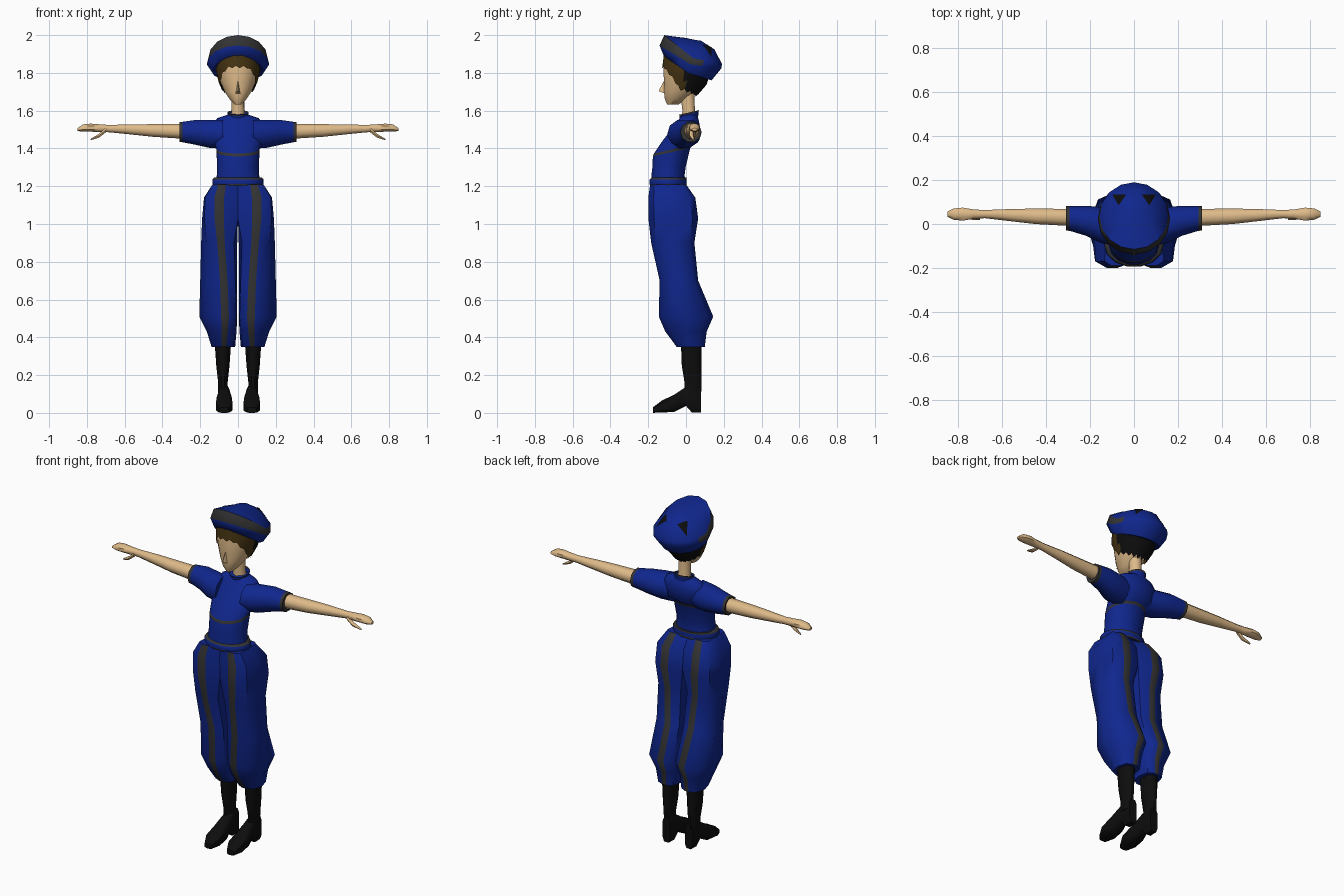
import bpy, bmesh
from math import sin, cos, radians, pi
from mathutils import Vector

cube = bpy.data.objects.get("Cube")
if cube:
    bpy.data.objects.remove(cube)


def material(name, r, g, b):
    m = bpy.data.materials.new(name)
    m.use_nodes = True
    m.diffuse_color = (r, g, b, 1)
    bsdf = m.node_tree.nodes["Principled BSDF"]
    bsdf.inputs["Base Color"].default_value = (r, g, b, 1)
    bsdf.inputs["Roughness"].default_value = 0.8
    return m


BLUE = material("uniform blue", .005, .02, .27)
GREY = material("trim grey", .035, .035, .037)
SKIN = material("skin", .73, .49, .25)
BROWN = material("hair brown", .06, .033, .006)
BLACK = material("boot black", .004, .004, .004)


def finish(name, bm, mats, rule=None, angle=50):
    bmesh.ops.recalc_face_normals(bm, faces=bm.faces)
    mesh = bpy.data.meshes.new(name)
    bm.to_mesh(mesh)
    bm.free()
    ob = bpy.data.objects.new(name, mesh)
    bpy.context.collection.objects.link(ob)
    for m in mats:
        mesh.materials.append(m)
    if rule:
        for p in mesh.polygons:
            p.material_index = rule(p)
    bpy.ops.object.select_all(action="DESELECT")
    ob.select_set(True)
    bpy.context.view_layer.objects.active = ob
    bpy.ops.object.shade_smooth_by_angle(angle=radians(angle))
    return ob


def loft(name, rings, mats, paint=None, rule=None, caps=True, side=1, angle=50):
    """Skin closed rings of points; paint(band, segment) picks the material."""
    bm = bmesh.new()
    rows = [[bm.verts.new((p[0] * side, p[1], p[2])) for p in r] for r in rings]
    n = len(rows[0])
    for i in range(len(rows) - 1):
        for j in range(n):
            k = (j + 1) % n
            f = bm.faces.new((rows[i][j], rows[i][k], rows[i + 1][k], rows[i + 1][j]))
            f.material_index = paint(i, j) if paint else 0
    if caps:
        for i, r in ((0, rows[0]), (len(rows) - 2, rows[-1])):
            bm.faces.new(r).material_index = paint(i, 1) if paint else 0
    return finish(name, bm, mats, rule, angle)


def turns(n):
    return [2 * pi * (i + .5) / n - pi / 2 for i in range(n)]


def level(z, rx, y0, y1, n=14, tilt=0):
    """Oval around the upright axis, raised by tilt at the back."""
    return [(rx * cos(a), (y0 + y1) / 2 + (y1 - y0) / 2 * sin(a),
             z + tilt * (1 + sin(a)) / 2) for a in turns(n)]


def across(x, y, z, ry, rz, n=10):
    return [(x, y + ry * cos(a), z + rz * sin(a)) for a in turns(n)]


def soft(v, p=.75):
    return abs(v) ** p * (1 if v > 0 else -1)


# Trousers: narrow front and back segments carry the stripes
LEG_ANGLES = [radians(a) for a in (-97, -83, -45, 0, 45, 83, 97, 135, 180, 225)]


def leg_ring(z, x0, x1, stripe, y0, y1):
    cx, rx, cy, ry = (x0 + x1) / 2, (x1 - x0) / 2, (y0 + y1) / 2, (y1 - y0) / 2
    return [(max(0, cx + rx * soft(cos(a)) + (stripe - cx) * sin(a) ** 2),
             cy + ry * soft(sin(a)), z) for a in LEG_ANGLES]


LEG = [(.35, .015, .14, .075, -.05, .1), (.43, .008, .165, .07, -.11, .11),
       (.51, .004, .205, .068, -.145, .145), (.7, .006, .2, .075, -.14, .065),
       (.9, .004, .195, .09, -.185, .045), (1.03, -.05, .19, .1, -.2, .065),
       (1.14, -.07, .18, .1, -.2, .05), (1.21, -.07, .13, .085, -.19, 0)]
SLEEVE = [(.08, -.02, 1.475, .08, .08), (.15, -.005, 1.477, .082, .078),
          (.22, .015, 1.485, .068, .07), (.293, .025, 1.487, .056, .057),
          (.31, .026, 1.487, .056, .055)]
ARM = [(.29, .03, 1.49, .042, .042), (.45, .035, 1.495, .038, .036),
       (.55, .04, 1.5, .031, .03), (.68, .045, 1.505, .02, .021),
       (.73, .045, 1.507, .023, .022), (.78, .045, 1.51, .032, .023),
       (.82, .045, 1.508, .028, .021), (.85, .045, 1.5, .013, .008)]
THUMB = [(.7, .03, 1.497, .012, .014), (.735, .03, 1.468, .012, .012),
         (.78, .04, 1.447, .005, .004)]
# Boot foot sections from toe to heel: y, half width, bottom, top
FOOT = [(-.175, .025, 0, .03), (-.13, .046, 0, .065), (-.06, .042, .004, .1),
        (0, .03, .035, .14), (.03, .03, 0, .15), (.08, .026, 0, .15)]
SHAFT = [(.09, .026, -.01, .082), (.16, .025, -.01, .085),
         (.25, .035, -.025, .086), (.38, .044, -.03, .085)]

for side, word in ((1, "left"), (-1, "right")):
    loft(word + "_trouser_leg", [leg_ring(*r) for r in LEG], [BLUE, GREY],
         paint=lambda i, j: int(j in (0, 5)), side=side)
    loft(word + "_sleeve", [across(*r) for r in SLEEVE], [BLUE, GREY],
         paint=lambda i, j: int(i == 3), side=side)
    loft(word + "_arm", [across(*r, n=8) for r in ARM], [SKIN], side=side)
    loft(word + "_thumb", [across(*r, n=6) for r in THUMB], [SKIN], side=side)
    loft(word + "_boot_shaft",
         [[(x + .08, y, z) for x, y, z in level(*r, n=10)] for r in SHAFT],
         [BLACK], side=side)
    loft(word + "_boot_foot",
         [[(.073 + w * soft(cos(a), .6), y, (b + t) / 2 + (t - b) / 2 * soft(sin(a), .5))
           for a in turns(8)] for y, w, b, t in FOOT], [BLACK], side=side)

# Shirt with a thin chest stripe that climbs towards the back
SHIRT = [(1.2, .122, -.188, 0), (1.26, .112, -.185, -.005), (1.3, .11, -.18, 0),
         (1.358, .114, -.178, .025, 14, .045), (1.373, .115, -.172, .032, 14, .045),
         (1.45, .135, -.12, .072), (1.52, .14, -.06, .075),
         (1.56, .11, -.035, .066), (1.582, .045, -.02, .055)]
loft("shirt", [level(*r) for r in SHIRT], [BLUE, GREY], paint=lambda i, j: int(i == 3))

# Belt with dark edges, collar with a dark rim
loft("belt", [level(z, r, -.06 - r, .005) for z, r in
              ((1.203, .132), (1.212, .136), (1.236, .135), (1.245, .126))],
     [BLUE, GREY], paint=lambda i, j: int(i != 1))
loft("collar", [level(1.555, .055, -.035, .065, 14, .01), level(1.572, .055, -.035, .068, 14, .022),
                level(1.578, .057, -.038, .07, 14, .025)],
     [BLUE, GREY], paint=lambda i, j: i, caps=False)

# Neck, head and nose
loft("neck", [level(1.54, .042, -.025, .055), level(1.6, .034, -.02, .048),
              level(1.69, .034, -.03, .045)], [SKIN])
HEAD = [(1.632, .018, -.1, -.04), (1.66, .045, -.113, .0), (1.7, .072, -.118, .05),
        (1.75, .094, -.118, .085), (1.81, .108, -.122, .1), (1.9, .11, -.11, .1)]
loft("head", [level(*r, n=16) for r in HEAD], [SKIN])
loft("nose", [[(-.014, -.11, 1.69), (.014, -.11, 1.69), (0, -.11, 1.77)],
              [(-.004, -.143, 1.703), (.004, -.143, 1.703), (0, -.14, 1.715)]], [SKIN])


def skull(z):
    for a, b in zip(HEAD, HEAD[1:]):
        if z <= b[0]:
            t = (z - a[0]) / (b[0] - a[0])
            return [p + (q - p) * t for p, q in zip(a, b)]
    return HEAD[-1]


# Hair: a bowl over the skull with a ragged fringe, low at the back
def hair_point(j, a, t):
    drop = min(1, max(0, (sin(a) + .92) / .75))
    low = 1.825 - .12 * drop - .03 * max(0, sin(a)) + .012 * (j % 2)
    z = low + (1.9 - low) * t
    _, rx, y0, y1 = skull(z)
    y1 += .025
    return ((rx + .009) * cos(a), (y0 + y1) / 2 + ((y1 - y0) / 2 + .007) * sin(a), z)


loft("hair", [[hair_point(j, a, t) for j, a in enumerate(turns(36))]
              for t in (0, .25, .5, .75, 1)], [BROWN, BLACK],
     rule=lambda p: int(p.center.y > -.005), caps=False)


# Cap: tilted rings, high in front, with a grey band fading out at the back
def cap_ring(z, rx, y0, y1, front, back):
    return [(rx * cos(a), (y0 + y1) / 2 + (y1 - y0) / 2 * sin(a),
             z - sin(a) * (front if sin(a) < 0 else back))
            for a in [2 * pi * i / 16 for i in range(16)]]


CAP = [(1.81, .12, -.1, .11, .07, .04), (1.8, .135, -.118, .135, .09, .04),
       (1.845, .165, -.14, .188, .1, .02), (1.878, .157, -.115, .19, .122, .03),
       (1.945, .095, -.075, .15, .049, .02), (1.975, .03, 0, .08, .01, .005)]
cap = loft("cap", [cap_ring(*r) for r in CAP], [BLUE, GREY],
           paint=lambda i, j: int(i == 2 and not 1 <= j <= 6))

# Two dark triangular patches laid on the crown
bpy.context.view_layer.update()
for side, word in ((1, "left"), (-1, "right")):
    bm = bmesh.new()
    bm.faces.new([bm.verts.new((x * side, y, 0)) for x, y in
                  ((.035, .135), (.1, .135), (.07, .085))])
    bmesh.ops.subdivide_edges(bm, edges=bm.edges, cuts=5, use_grid_fill=True)
    for v in bm.verts:
        hit, spot, _, _ = cap.ray_cast(Vector((v.co.x, v.co.y, 3)), Vector((0, 0, -1)))
        v.co.z = spot.z + .005
    finish(word + "_cap_patch", bm, [BLACK])
